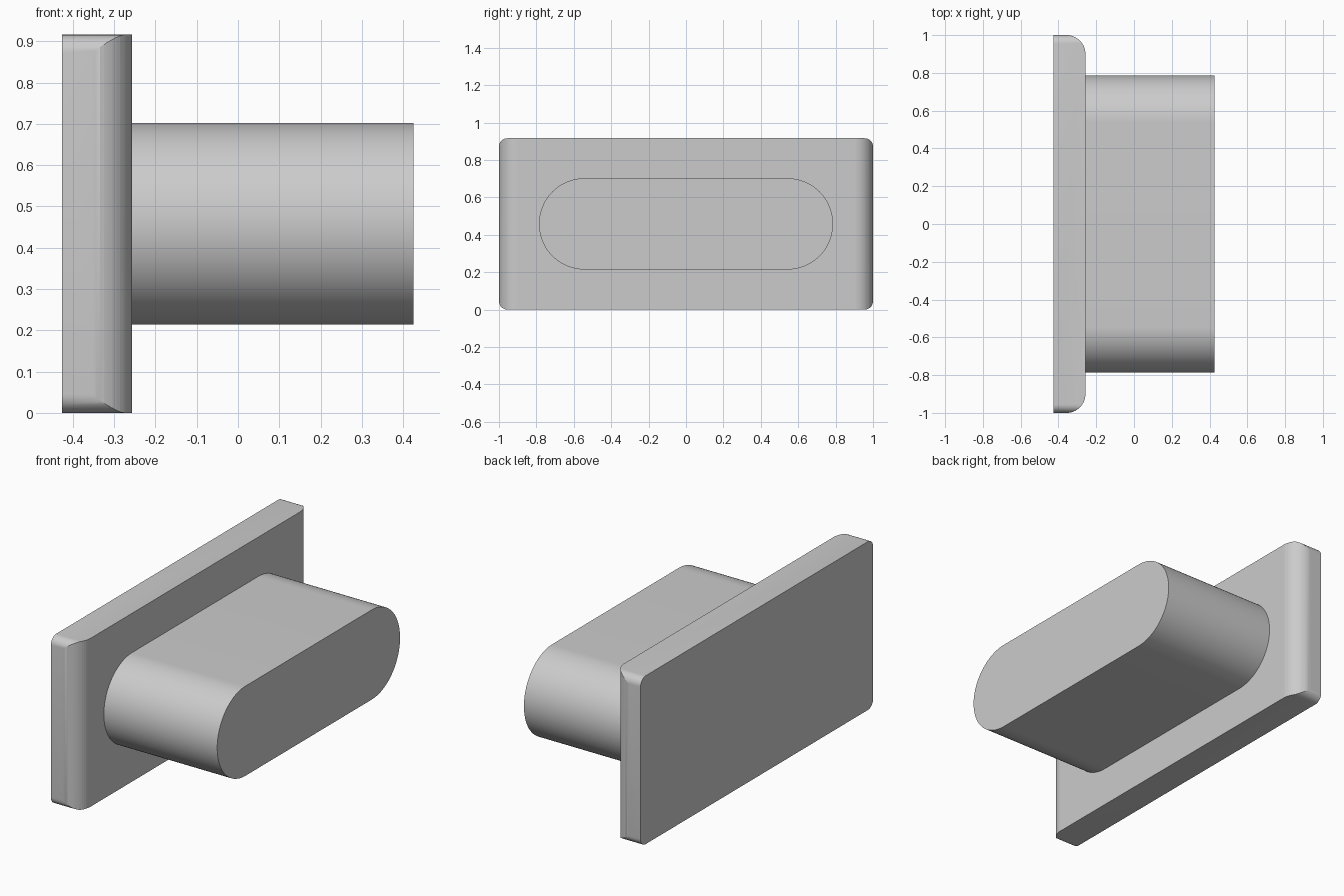
import bpy, bmesh
from math import cos, sin, pi
from mathutils import Vector

cube = bpy.data.objects.get("Cube")
if cube:
    bpy.data.objects.remove(cube, do_unlink=True)

grey = bpy.data.materials.new("light grey")
grey.use_nodes = True
GREY = (0.6, 0.6, 0.6, 1)
grey.diffuse_color = GREY
grey.node_tree.nodes["Principled BSDF"].inputs["Base Color"].default_value = GREY

BACK, FACE, TIP = -0.426, -0.257, 0.425
HEIGHT = 0.916
MID = HEIGHT / 2


def arc(u, v, radius, start, steps):
    """Quarter turn, counter-clockwise from the start angle."""
    angles = [start + pi / 2 * i / steps for i in range(steps + 1)]
    return [(u + radius * cos(a), v + radius * sin(a)) for a in angles]


def rounded_rect(half_u, half_v, radius, steps):
    points = []
    for i, (su, sv) in enumerate([(1, 1), (-1, 1), (-1, -1), (1, -1)]):
        points += arc(su * (half_u - radius), sv * (half_v - radius), radius, i * pi / 2, steps)
    return points


def prism(name, outline, to_3d, sweep):
    """Extrude a flat outline along the sweep vector."""
    bm = bmesh.new()
    face = bm.faces.new([bm.verts.new(to_3d(u, v)) for u, v in outline])
    new = bmesh.ops.extrude_face_region(bm, geom=[face], use_keep_orig=True)["geom"]
    verts = [g for g in new if isinstance(g, bmesh.types.BMVert)]
    bmesh.ops.translate(bm, verts=verts, vec=Vector(sweep))
    bmesh.ops.remove_doubles(bm, verts=bm.verts, dist=0.0001)
    bmesh.ops.recalc_face_normals(bm, faces=bm.faces)
    mesh = bpy.data.meshes.new(name)
    bm.to_mesh(mesh)
    bm.free()
    mesh.materials.append(grey)
    obj = bpy.data.objects.new(name, mesh)
    bpy.context.collection.objects.link(obj)
    return obj


def smooth(obj):
    bpy.ops.object.select_all(action="DESELECT")
    obj.select_set(True)
    bpy.context.view_layer.objects.active = obj
    bpy.ops.object.shade_smooth_by_angle(angle=pi / 6)


# Plate: softly cornered slab whose two upright outer edges are rounded over
plate = prism("base_plate", rounded_rect(1, MID, 0.045, 8),
              lambda u, v: (BACK, u, v + MID), (FACE - BACK, 0, 0))
EDGE = 0.1
section = [(BACK - 0.1, -1), *arc(FACE - EDGE, EDGE - 1, EDGE, -pi / 2, 14),
           *arc(FACE - EDGE, 1 - EDGE, EDGE, 0, 14), (BACK - 0.1, 1)]
cutter = prism("edge_cutter", section, lambda u, v: (u, v * 1.0001, -0.1), (0, 0, HEIGHT + 0.2))
cutter.hide_render = True

trim = plate.modifiers.new("round edges", "BOOLEAN")
trim.operation = "INTERSECT"
trim.solver = "EXACT"
trim.object = cutter
smooth(plate)
bpy.ops.object.modifier_apply(modifier=trim.name)
bpy.data.objects.remove(cutter, do_unlink=True)
smooth(plate)

# Boss: long rounded peg standing out from the plate
boss = prism("peg", rounded_rect(0.786, 0.244, 0.244, 24),
             lambda u, v: (FACE, u, v + MID), (TIP - FACE, 0, 0))
smooth(boss)
